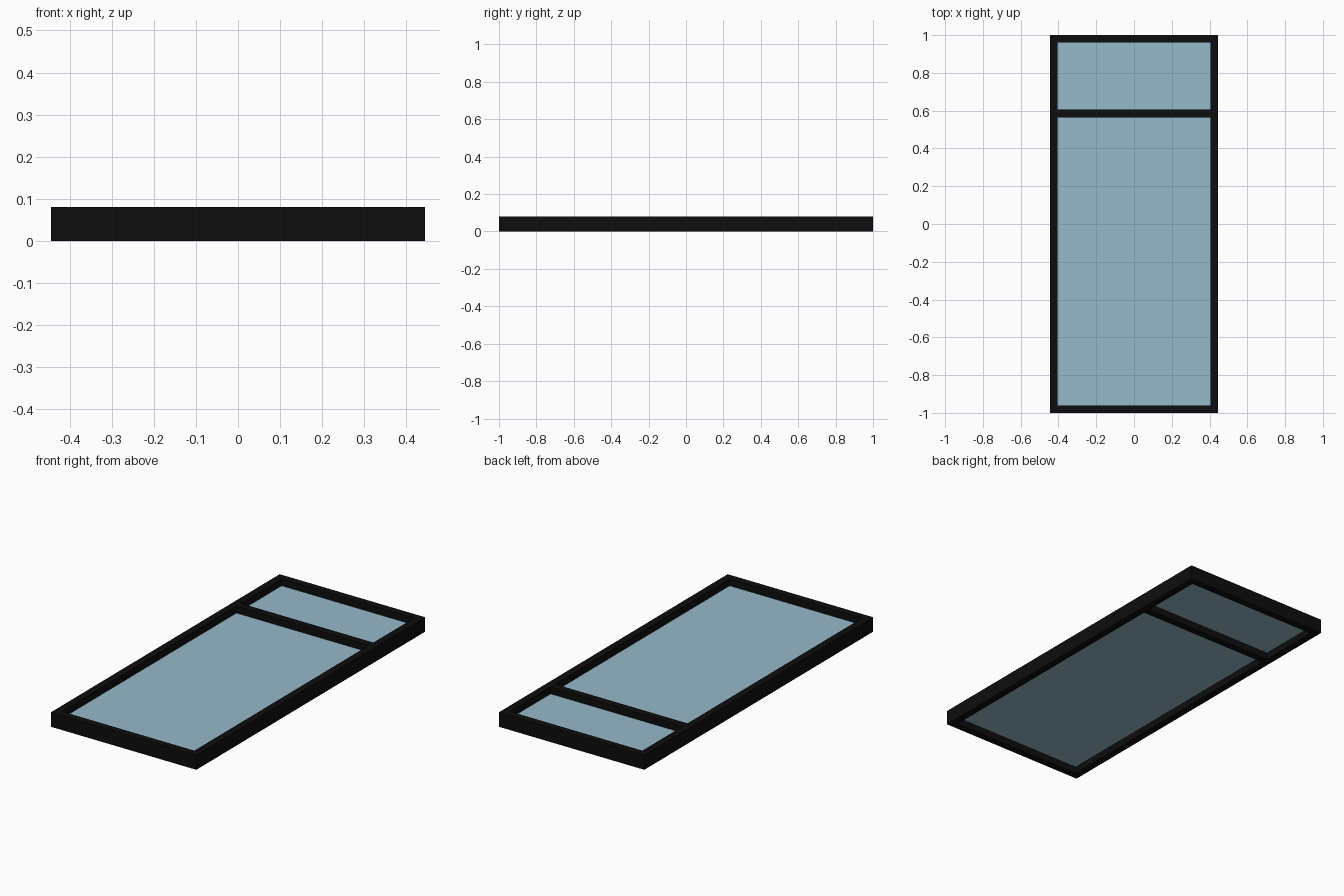
import bpy

default = bpy.data.objects.get("Cube")
if default:
    bpy.data.objects.remove(default, do_unlink=True)

HALF_W, HALF_L, HEIGHT = 0.445, 1.0, 0.08
BAR = 0.04                     # width of every frame member
DIVIDER_Y = 0.585              # centre of the cross bar
GLASS_T = 0.004


def material(name, color):
    mat = bpy.data.materials.new(name)
    mat.use_nodes = True
    mat.diffuse_color = (*color, 1)
    mat.node_tree.nodes["Principled BSDF"].inputs["Base Color"].default_value = (*color, 1)
    return mat


def box(name, x, y, z, mat):
    """Box spanning the (min, max) pairs x, y and z."""
    spans = (x, y, z)
    bpy.ops.mesh.primitive_cube_add(size=1, location=[(a + b) / 2 for a, b in spans])
    obj = bpy.context.object
    obj.name = name
    obj.scale = [b - a for a, b in spans]
    bpy.ops.object.transform_apply(location=False, rotation=False, scale=True)
    obj.data.materials.append(mat)
    return obj


black = material("frame black", (0.004, 0.004, 0.004))
blue = material("glass blue", (0.30, 0.49, 0.59))

inner_w = HALF_W - BAR
inner_l = HALF_L - BAR
full_z = (0, HEIGHT)

# Long side members
for side, sign in (("left", 1), ("right", -1)):
    edges = sorted((sign * inner_w, sign * HALF_W))
    box(side + "_stile", edges, (-HALF_L, HALF_L), full_z, black)

# Front, dividing and back cross members
for name, y in (("front_rail", -HALF_L + BAR / 2),
                ("divider_rail", DIVIDER_Y),
                ("back_rail", HALF_L - BAR / 2)):
    box(name, (-inner_w, inner_w), (y - BAR / 2, y + BAR / 2), full_z, black)

# Thin panes set halfway through the frame depth
glass_z = (HEIGHT / 2 - GLASS_T / 2, HEIGHT / 2 + GLASS_T / 2)
for name, y in (("large_pane", (-inner_l, DIVIDER_Y - BAR / 2)),
                ("small_pane", (DIVIDER_Y + BAR / 2, inner_l))):
    box(name, (-inner_w, inner_w), y, glass_z, blue)
